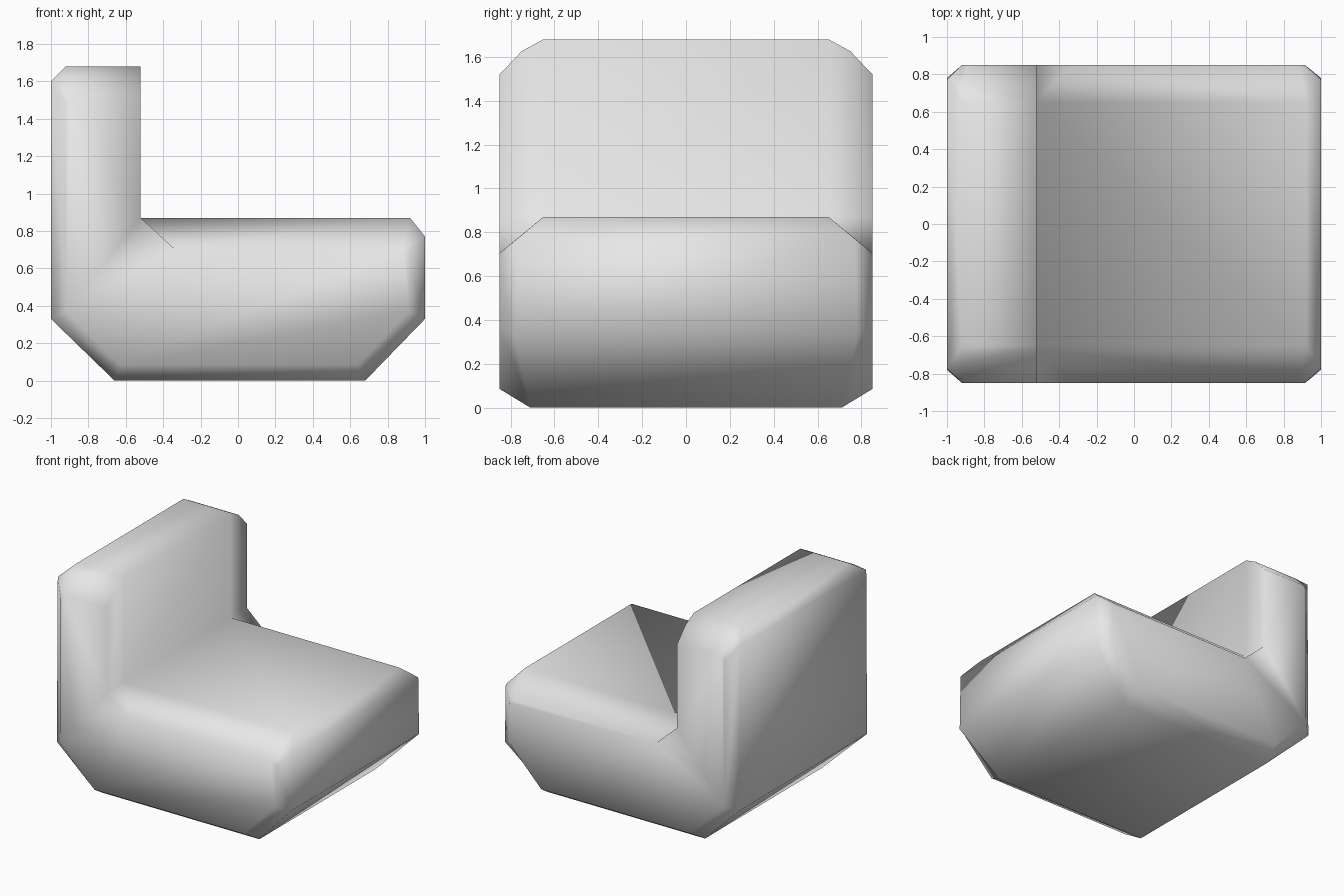
import bpy
import bmesh

cube = bpy.data.objects.get("Cube")
if cube:
    bpy.data.objects.remove(cube, do_unlink=True)

# One plain grey
grey = bpy.data.materials.new("plain grey")
grey.use_nodes = True
colour = (0.8, 0.8, 0.8, 1)
grey.diffuse_color = colour
grey.node_tree.nodes["Principled BSDF"].inputs["Base Color"].default_value = colour

W = 0.85  # half width of the seat
NOTCH = (-0.52, 0.65, 0.87)  # where the seat meets the backrest

# Outline of the section; each entry runs from the full outline to the end face
CHAINS = [
    [(-1, 0.78, 0.33), (-0.92, W, 0.37)],
    [(-0.66, 0.71, 0), (-0.63, W, 0.085)],
    [(0.68, 0.71, 0), (0.64, W, 0.085)],
    [(1, 0.78, 0.33), (0.915, W, 0.37)],
    [(1, 0.77, 0.77), (0.915, W, 0.68)],
    [(0.92, 0.65, 0.87), (0.88, W, 0.705)],
    [NOTCH, (-0.34, W, 0.705)],
    [NOTCH, (-0.52, W, 0.87)],
    [(-0.52, 0.65, 1.68), (-0.52, 0.75, 1.625), (-0.52, W, 1.52)],
    [(-0.92, 0.65, 1.68), (-0.915, 0.75, 1.625), (-0.9, W, 1.52)],
    [(-1, 0.77, 1.6), (-0.92, W, 1.49)],
]

bm = bmesh.new()
verts = {}


def vert(p, side):
    key = (p[0], p[1] * side, p[2])
    if key not in verts:
        verts[key] = bm.verts.new(key)
    return verts[key]


def face(points):
    loop = list(dict.fromkeys(points))
    if len(loop) > 2:
        bm.faces.new(loop)


pairs = list(zip(CHAINS, CHAINS[1:] + CHAINS[:1]))
for a, b in pairs:
    # Long faces across the width
    face([vert(a[0], -1), vert(b[0], -1), vert(b[0], 1), vert(a[0], 1)])
    # Chamfers at both ends
    for side in (-1, 1):
        ca = [vert(p, side) for p in a]
        cb = [vert(p, side) for p in b]
        if len(ca) == len(cb):
            for i in range(len(ca) - 1):
                face([ca[i], ca[i + 1], cb[i + 1], cb[i]])
        else:
            face(ca + cb[::-1])

# End faces, split into seat side and backrest side
for side in (-1, 1):
    rim = [vert(c[-1], side) for c in CHAINS]
    face(rim[:7])
    face([rim[0]] + rim[6:])

bmesh.ops.recalc_face_normals(bm, faces=bm.faces)
mesh = bpy.data.meshes.new("seat_with_backrest")
bm.to_mesh(mesh)
bm.free()
mesh.materials.append(grey)
mesh.shade_smooth()
seat = bpy.data.objects.new("seat_with_backrest", mesh)
bpy.context.collection.objects.link(seat)
